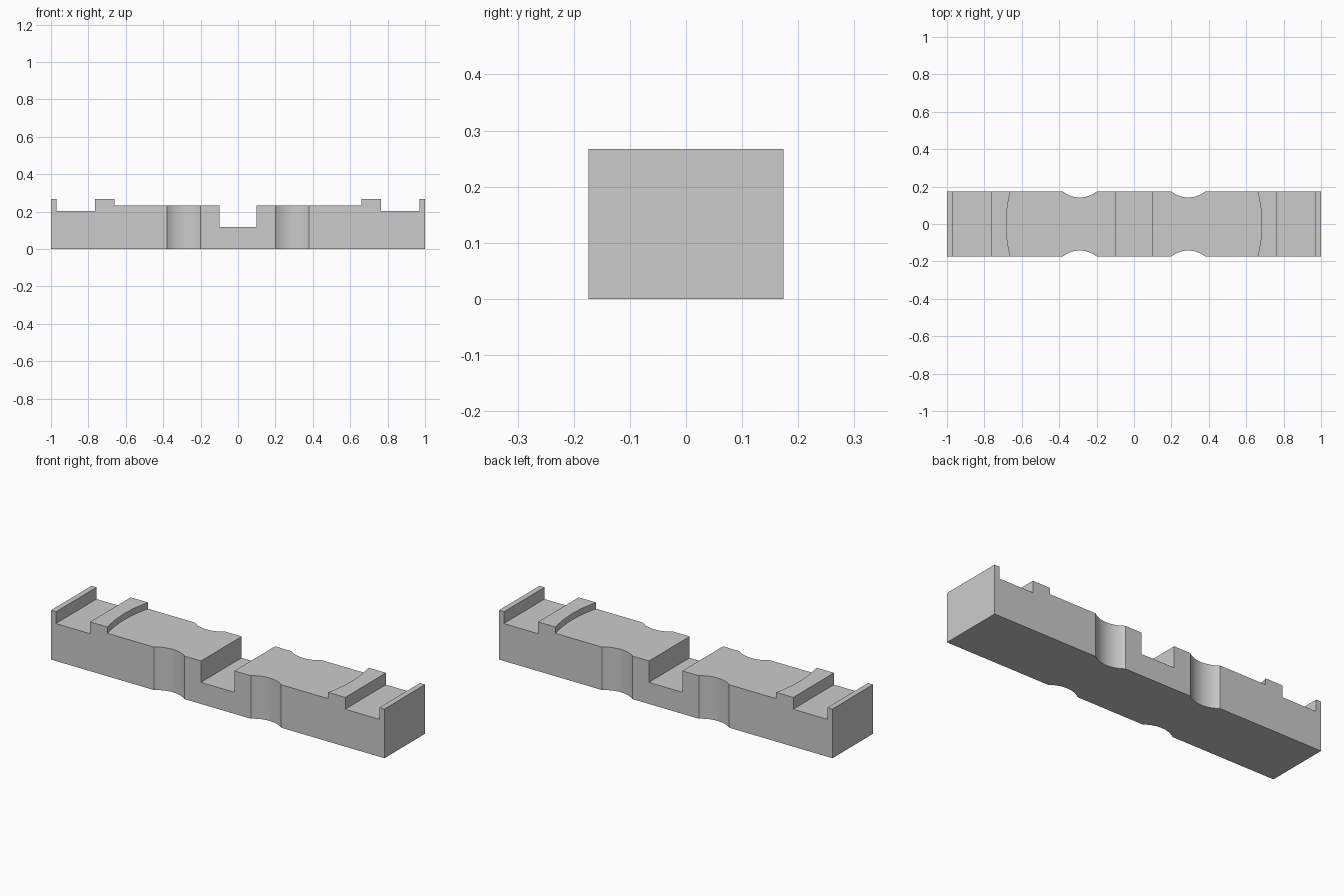
import bpy
import bmesh

if "Cube" in bpy.data.objects:
    bpy.data.objects.remove(bpy.data.objects["Cube"], do_unlink=True)

HALF_DEPTH = 0.174
HEIGHT = 0.267

grey = bpy.data.materials.new("plain_grey")
grey.use_nodes = True
colour = (0.6, 0.6, 0.6, 1)
grey.diffuse_color = colour
grey.node_tree.nodes["Principled BSDF"].inputs["Base Color"].default_value = colour


def finish(bm, name):
    bmesh.ops.recalc_face_normals(bm, faces=bm.faces)
    mesh = bpy.data.meshes.new(name)
    bm.to_mesh(mesh)
    bm.free()
    mesh.materials.append(grey)
    obj = bpy.data.objects.new(name, mesh)
    bpy.context.collection.objects.link(obj)
    return obj


def cylinder(name, x, y, radius, z0, z1, sides):
    bpy.ops.mesh.primitive_cylinder_add(vertices=sides, radius=radius, depth=z1 - z0,
                                        location=(x, y, (z0 + z1) / 2))
    obj = bpy.context.object
    obj.name = name
    obj.data.materials.append(grey)
    return obj


def cut(target, cutter):
    cutter.hide_render = True
    mod = target.modifiers.new("cut", 'BOOLEAN')
    mod.operation = 'DIFFERENCE'
    mod.solver = 'EXACT'
    mod.object = cutter
    bpy.context.view_layer.objects.active = target
    bpy.ops.object.modifier_apply(modifier=mod.name)
    bpy.data.objects.remove(cutter, do_unlink=True)


# Bar side profile: centre notch, raised ridge, end slot and end lip, mirrored in x
half = [(0.1, 0.117), (0.1, HEIGHT), (0.765, HEIGHT), (0.765, 0.203),
        (0.97, 0.203), (0.97, HEIGHT), (1, HEIGHT), (1, 0)]
outline = half + [(-x, z) for x, z in reversed(half)]
bm = bmesh.new()
face = bm.faces.new([bm.verts.new((x, -HALF_DEPTH, z)) for x, z in outline])
extruded = bmesh.ops.extrude_face_region(bm, geom=[face])["geom"]
bmesh.ops.translate(bm, vec=(0, 2 * HALF_DEPTH, 0),
                    verts=[v for v in extruded if isinstance(v, bmesh.types.BMVert)])
bar = finish(bm, "notched_bar")

# Lowered deck with round ends, leaving curved ridges
cut(bar, cylinder("deck_cutter", 0, 0, 0.683, 0.233, 0.5, 160))

# Round scallops in both long sides
for sx in (-1, 1):
    for sy in (-1, 1):
        cut(bar, cylinder("scallop_cutter", sx * 0.29, sy * 0.287, 0.145, -0.1, 0.5, 96))

bpy.ops.object.select_all(action='DESELECT')
bar.select_set(True)
bpy.context.view_layer.objects.active = bar
bpy.ops.object.shade_smooth_by_angle(angle=0.5)
